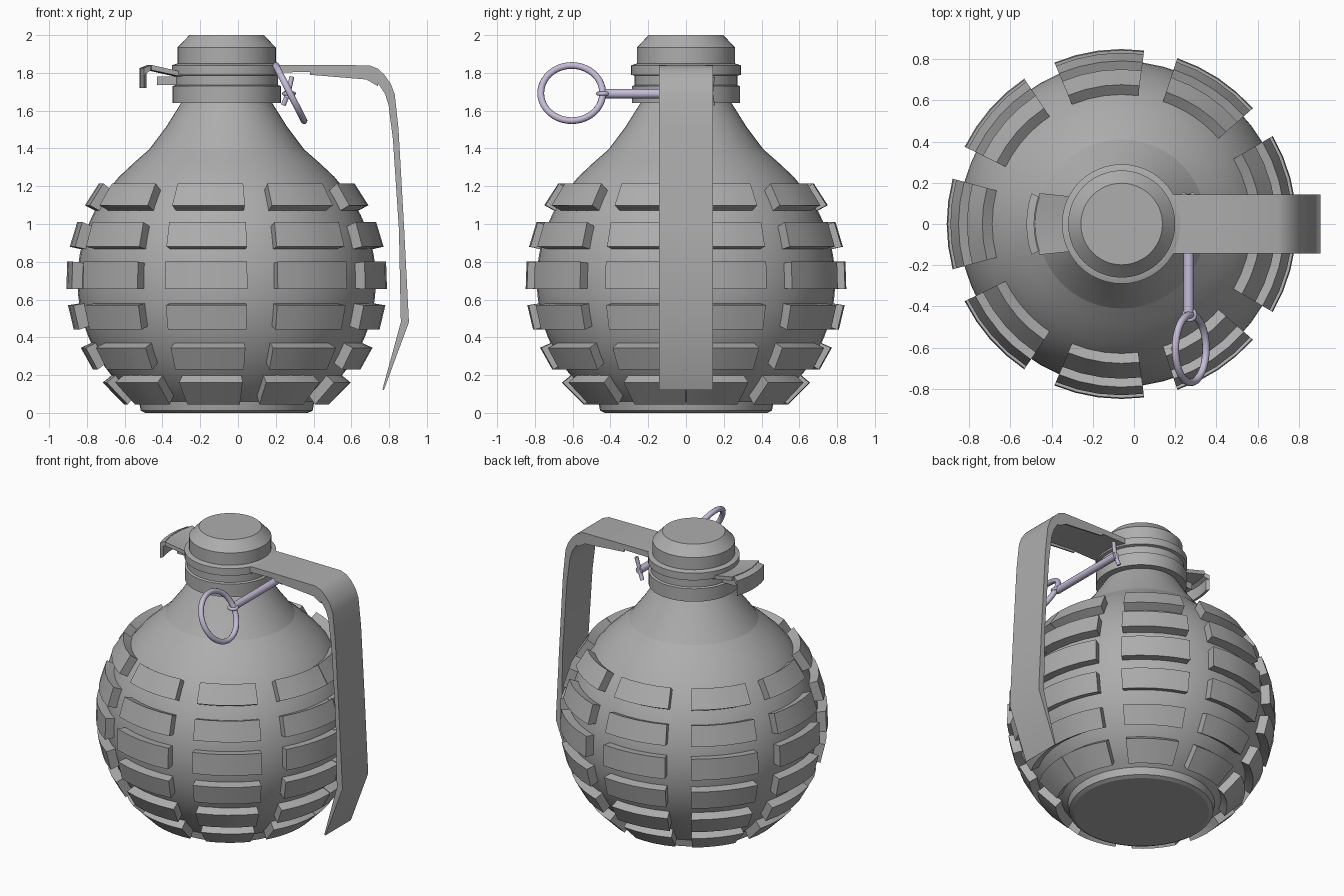
import bpy, bmesh, math
from mathutils import Vector, Matrix

if "Cube" in bpy.data.objects:
    bpy.data.objects.remove(bpy.data.objects["Cube"])

CX = -0.06          # axis of the body
CZ, R = 0.70, 0.79  # centre height and radius of the round body


def material(name, rgb):
    m = bpy.data.materials.new(name)
    m.diffuse_color = (*rgb, 1)
    m.use_nodes = True
    m.node_tree.nodes["Principled BSDF"].inputs["Base Color"].default_value = m.diffuse_color
    return m


GREY = material("grey metal", (0.42, 0.42, 0.42))
LILAC = material("pale lilac metal", (0.56, 0.50, 0.68))


def finish(name, bm, mat, angle=None):
    bmesh.ops.recalc_face_normals(bm, faces=bm.faces)
    me = bpy.data.meshes.new(name)
    bm.to_mesh(me)
    bm.free()
    me.materials.append(mat)
    ob = bpy.data.objects.new(name, me)
    bpy.context.collection.objects.link(ob)
    if angle:
        bpy.ops.object.select_all(action='DESELECT')
        ob.select_set(True)
        bpy.context.view_layer.objects.active = ob
        bpy.ops.object.shade_smooth_by_angle(angle=math.radians(angle))
    return ob


def lathe(name, profile, mat, steps=48, angle=25):
    bm = bmesh.new()
    vs = [bm.verts.new((r, 0, z)) for r, z in profile]
    es = [bm.edges.new(p) for p in zip(vs, vs[1:])]
    bmesh.ops.spin(bm, geom=vs + es, axis=(0, 0, 1), cent=(0, 0, 0),
                   angle=math.tau, steps=steps)
    bmesh.ops.remove_doubles(bm, verts=bm.verts, dist=1e-4)
    bmesh.ops.translate(bm, verts=bm.verts, vec=(CX, 0, 0))
    return finish(name, bm, mat, angle)


def strip(bm, outer, inner, y0, y1):
    """Solid bar whose side outline is a pair of matching x/z lines."""
    rows = [[bm.verts.new((x, y, z)) for x, y, z in
             ((o[0], y0, o[1]), (o[0], y1, o[1]), (i[0], y1, i[1]), (i[0], y0, i[1]))]
            for o, i in zip(outer, inner)]
    for a, b in zip(rows, rows[1:]):
        for k in range(4):
            bm.faces.new((a[k], a[(k + 1) % 4], b[(k + 1) % 4], b[k]))
    bm.faces.new(rows[0])
    bm.faces.new(rows[-1])


def torus(name, major, minor, matrix, mat, n=40, m=10):
    bm = bmesh.new()
    g = [[bm.verts.new(((major + minor * math.cos(b)) * math.cos(a),
                        (major + minor * math.cos(b)) * math.sin(a),
                        minor * math.sin(b)))
          for b in (math.tau * j / m for j in range(m))]
         for a in (math.tau * i / n for i in range(n))]
    for i in range(n):
        for j in range(m):
            p, q = g[i], g[(i + 1) % n]
            bm.faces.new((p[j], q[j], q[(j + 1) % m], p[(j + 1) % m]))
    bmesh.ops.transform(bm, matrix=matrix, verts=bm.verts)
    return finish(name, bm, mat, 60)


def rod(name, p, q, r, mat):
    p, q = Vector(p), Vector(q)
    bm = bmesh.new()
    bmesh.ops.create_cone(bm, cap_ends=True, segments=12, radius1=r, radius2=r,
                          depth=(q - p).length)
    rot = (q - p).to_track_quat('Z', 'Y').to_matrix().to_4x4()
    bmesh.ops.transform(bm, matrix=Matrix.Translation((p + q) / 2) @ rot, verts=bm.verts)
    return finish(name, bm, mat, 40)


# Round body with a flat base and a conical shoulder
ball = [(R * math.cos(math.radians(a)), CZ + R * math.sin(math.radians(a)))
        for a in range(-54, 39, 4)]
lathe("body", [(0, 0), (0.43, 0), (0.455, 0.012)] + ball +
      [(0.57, 1.25), (0.49, 1.325), (0.41, 1.395)], GREY)
lathe("shoulder", [(0.41, 1.395), (0.32, 1.515), (0.235, 1.65)], GREY)

# Stepped neck collar and bevelled cap
lathe("neck", [(0, 1.64), (0.287, 1.64), (0.287, 1.73), (0.272, 1.735), (0.272, 1.785),
               (0.29, 1.79), (0.29, 1.84), (0.26, 1.85), (0, 1.85)], GREY)
lathe("cap", [(0, 1.84), (0.26, 1.84), (0.26, 1.935), (0.245, 1.95),
              (0.198, 2.0), (0, 2.0)], GREY)

# Raised grip blocks: rows given as lower and upper latitude
ROWS = [(28, 37.3), (12.2, 21.4), (-3, 6.8), (-17.8, -8.8), (-33.6, -24.7), (-50.4, -39.4)]
bm = bmesh.new()
for col in range(-4, 5):
    mid = 180 + col * 41.2
    for lo, hi in ROWS:
        rings = []
        for k in range(5):
            lon = math.radians(mid - 15 + 7.5 * k)
            ring = []
            for rad, lat in ((0.75, lo), (0.85, lo), (0.85, hi), (0.75, hi)):
                t = math.radians(lat)
                ring.append(bm.verts.new((CX + rad * math.cos(t) * math.cos(lon),
                                          rad * math.cos(t) * math.sin(lon),
                                          CZ + rad * math.sin(t))))
            rings.append(ring)
        for a, b in zip(rings, rings[1:]):
            for k in range(4):
                bm.faces.new((a[k], a[(k + 1) % 4], b[(k + 1) % 4], b[k]))
        bm.faces.new(rings[0])
        bm.faces.new(rings[-1])
finish("grip_blocks", bm, GREY, 20)

# Safety lever: flat arm, rounded bend, long handle and kicked-in tip
bm = bmesh.new()
strip(bm,
      [(0.10, 1.842), (0.38, 1.842), (0.695, 1.84), (0.74, 1.822), (0.775, 1.79),
       (0.81, 1.74), (0.83, 1.685), (0.85, 1.5), (0.88, 0.97), (0.905, 0.48), (0.772, 0.12)],
      [(0.10, 1.80), (0.38, 1.805), (0.68, 1.785), (0.715, 1.77), (0.745, 1.74),
       (0.778, 1.69), (0.797, 1.63), (0.82, 1.45), (0.852, 0.97), (0.862, 0.48), (0.765, 0.125)],
      -0.142, 0.142)
# Thin side flanges under the arm
for y in (-0.142, 0.132):
    strip(bm, [(0.38, 1.81), (0.68, 1.80), (0.74, 1.76)],
          [(0.38, 1.79), (0.68, 1.765), (0.74, 1.73)], y, y + 0.01)
finish("lever", bm, GREY, 30)

# Hinge lip behind the neck: fanned plate with a turned-down rim
bm = bmesh.new()
YS = [-0.13 + 0.26 * k / 6 for k in range(7)]


def edge_x(y, reach):
    return CX - math.sqrt(reach ** 2 - y ** 2)


def fan(r0, r1, z00, z01, z10, z11):
    rows = []
    for y in YS:
        yo = y * 1.15
        rows.append([bm.verts.new(c) for c in (
            (edge_x(y, r0), y, z00), (edge_x(y, r0), y, z01),
            (edge_x(yo, r1), yo, z11), (edge_x(yo, r1), yo, z10))])
    for a, b in zip(rows, rows[1:]):
        for k in range(4):
            bm.faces.new((a[k], a[(k + 1) % 4], b[(k + 1) % 4], b[k]))
    bm.faces.new(rows[0])
    bm.faces.new(rows[-1])


fan(0.25, 0.425, 1.775, 1.80, 1.815, 1.842)
fan(0.42, 0.462, 1.815, 1.842, 1.79, 1.825)
fan(0.445, 0.462, 1.72, 1.81, 1.72, 1.81)
finish("hinge_lip", bm, GREY, 30)
bm = bmesh.new()
strip(bm, [(-0.43, 1.78), (-0.30, 1.78)], [(-0.43, 1.735), (-0.30, 1.735)], -0.06, 0.06)
finish("hinge_block", bm, GREY)

# Pull pin, its splayed end, eye and ring
rod("pin", (0.265, -0.43, 1.69), (0.265, 0.14, 1.69), 0.025, LILAC)
rod("pin_end_upper", (0.265, 0.13, 1.69), (0.285, 0.14, 1.78), 0.013, LILAC)
rod("pin_end_lower", (0.265, 0.13, 1.69), (0.24, 0.14, 1.63), 0.013, LILAC)
torus("pin_eye", 0.026, 0.011,
      Matrix.Translation((0.27, -0.44, 1.69)), LILAC, 16, 8)
tilt = Matrix.Rotation(math.radians(63), 4, 'Y')
torus("pull_ring", 0.164, 0.018,
      Matrix.Translation((0.275, -0.605, 1.693)) @ tilt, LILAC)
